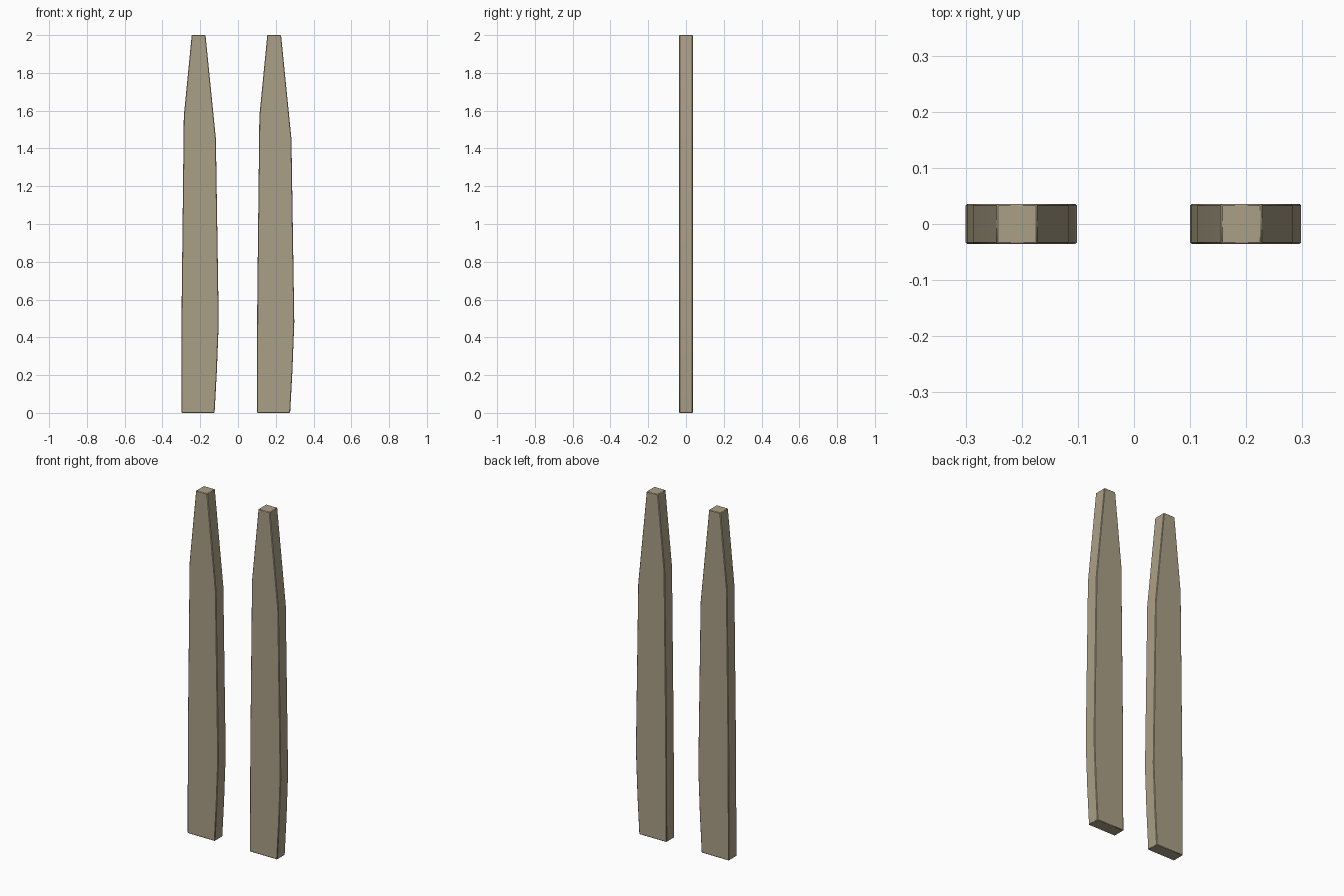
import bpy
import bmesh
import math

cube = bpy.data.objects.get("Cube")
if cube:
    bpy.data.objects.remove(cube, do_unlink=True)

# Weathered wood colour
wood = bpy.data.materials.new("pale_brown_wood")
wood.use_nodes = True
colour = (0.41, 0.35, 0.24, 1.0)
wood.diffuse_color = colour
bsdf = next(n for n in wood.node_tree.nodes if n.type == "BSDF_PRINCIPLED")
bsdf.inputs["Base Color"].default_value = colour
bsdf.inputs["Roughness"].default_value = 0.8

# Board outline (x, z) around its own centre line
OUTLINE = [(-0.10, 0), (0.076, 0), (0.088, 0.22), (0.098, 0.48), (0.083, 1.45),
           (0.028, 2), (-0.045, 2), (-0.087, 1.57), (-0.098, 0.6)]
HALF_DEPTH = 0.036


def make_board(name, x):
    """Extrude the tapered outline into a board with slightly eased edges."""
    bm = bmesh.new()
    face = bm.faces.new([bm.verts.new((px, -HALF_DEPTH, pz)) for px, pz in OUTLINE])
    ext = bmesh.ops.extrude_face_region(bm, geom=[face])
    moved = [g for g in ext["geom"] if isinstance(g, bmesh.types.BMVert)]
    bmesh.ops.translate(bm, verts=moved, vec=(0, 2 * HALF_DEPTH, 0))
    bmesh.ops.recalc_face_normals(bm, faces=bm.faces)
    mesh = bpy.data.meshes.new(name)
    bm.to_mesh(mesh)
    bm.free()
    mesh.materials.append(wood)
    board = bpy.data.objects.new(name, mesh)
    board.location.x = x
    bpy.context.collection.objects.link(board)

    # Eased corners
    bevel = board.modifiers.new("eased_edges", "BEVEL")
    bevel.width = 0.003
    bevel.segments = 1
    bevel.limit_method = "ANGLE"
    bevel.angle_limit = math.radians(40)

    bpy.ops.object.select_all(action="DESELECT")
    board.select_set(True)
    bpy.context.view_layer.objects.active = board
    bpy.ops.object.shade_smooth_by_angle(angle=math.radians(30))


# Two matching boards side by side
for name, x in (("right_board", -0.2), ("left_board", 0.2)):
    make_board(name, x)
